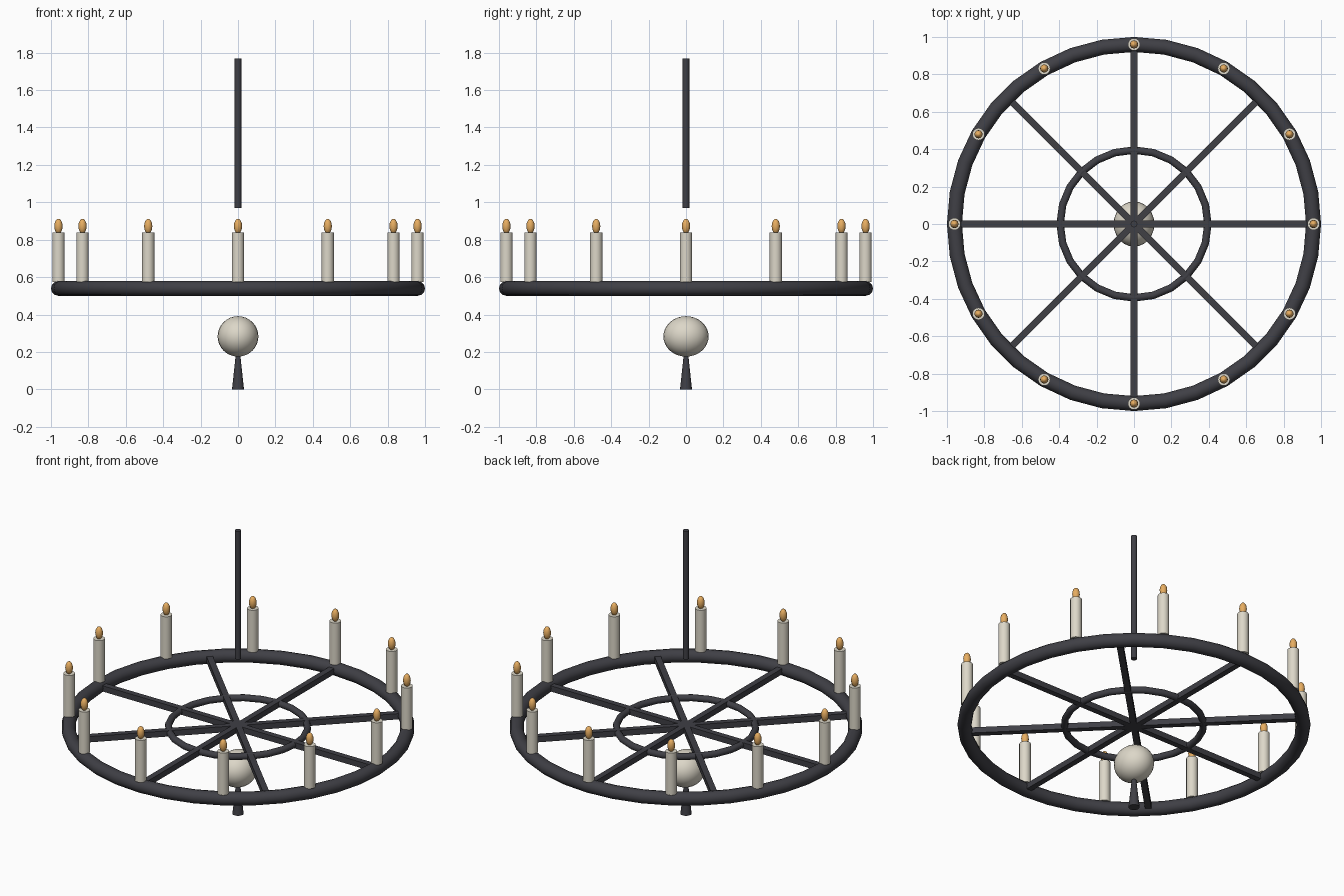
import bpy
from math import pi, cos, sin, radians

if "Cube" in bpy.data.objects:
    bpy.data.objects.remove(bpy.data.objects["Cube"])


def material(name, color):
    m = bpy.data.materials.new(name)
    m.diffuse_color = (*color, 1)
    m.use_nodes = True
    m.node_tree.nodes["Principled BSDF"].inputs["Base Color"].default_value = m.diffuse_color
    return m


IRON = material("iron", (0.05, 0.05, 0.06))
WAX = material("wax", (0.72, 0.68, 0.58))
FLAME = material("flame", (0.8, 0.42, 0.12))


def finish(name, mat, smooth=True):
    ob = bpy.context.object
    ob.name = name
    ob.data.materials.append(mat)
    if smooth:
        bpy.ops.object.shade_smooth_by_angle(angle=radians(35))
    return ob


def ring(name, major, minor, segments):
    bpy.ops.mesh.primitive_torus_add(major_radius=major, minor_radius=minor,
                                     major_segments=segments, minor_segments=12,
                                     location=(0, 0, RING_Z))
    return finish(name, IRON)


def column(name, mat, radius, z0, z1, x=0, y=0, top=None, sides=16):
    bpy.ops.mesh.primitive_cone_add(vertices=sides, radius1=radius,
                                    radius2=radius if top is None else top,
                                    depth=z1 - z0, location=(x, y, (z0 + z1) / 2))
    return finish(name, mat)


def ellipsoid(name, mat, location, radii, segments=16, rings=10):
    bpy.ops.mesh.primitive_uv_sphere_add(segments=segments, ring_count=rings,
                                         radius=1, location=location)
    bpy.context.object.scale = radii
    bpy.ops.object.transform_apply(location=False, rotation=False, scale=True)
    return finish(name, mat)


RING_Z = 0.54

# Wheel: two hoops and four bars crossing at the centre
ring("outer_ring", 0.96, 0.04, 36)
ring("inner_ring", 0.395, 0.02, 24)
for i in range(4):
    bpy.ops.mesh.primitive_cube_add(size=1, location=(0, 0, RING_Z),
                                    rotation=(0, 0, i * pi / 4))
    bpy.context.object.scale = (1.88, 0.036, 0.036)
    finish(f"spoke_bar_{i}", IRON, smooth=False)

# Candles with flames around the outer hoop
for i in range(12):
    x, y = 0.96 * cos(i * pi / 6), 0.96 * sin(i * pi / 6)
    column(f"candle_{i}", WAX, 0.033, 0.575, 0.838, x, y)
    ellipsoid(f"flame_{i}", FLAME, (x, y, 0.872), (0.022, 0.022, 0.04), 12, 8)

# Hanging rod above the wheel
column("hanging_rod", IRON, 0.018, 0.97, 1.77)

# Globe and tapered finial below the wheel
ellipsoid("globe", WAX, (0, 0, 0.283), (0.109, 0.121, 0.108), 24, 16)
column("finial", IRON, 0.032, 0, 0.28, top=0.002)
